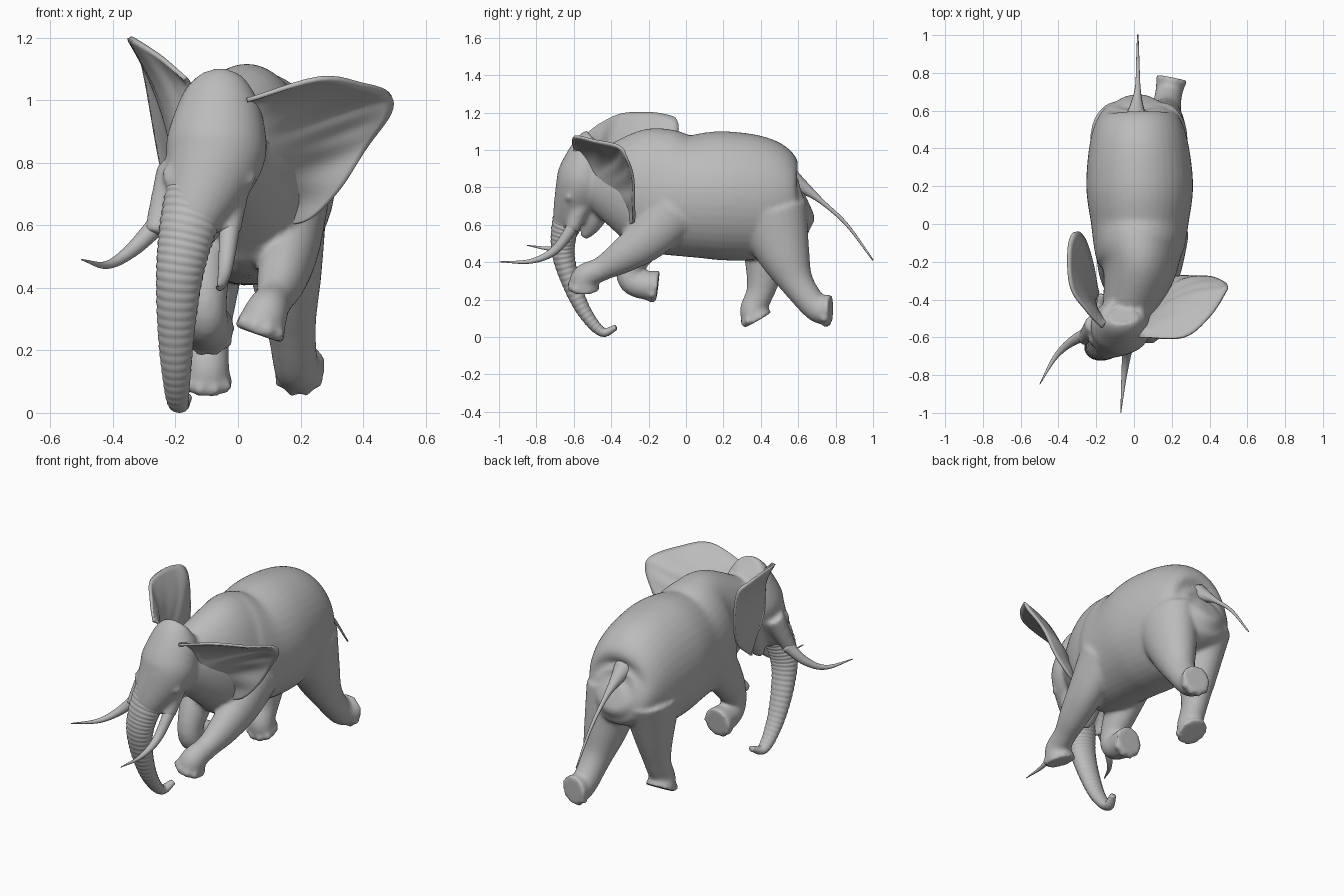
import bpy, bmesh, math
from mathutils import Vector

default_cube = bpy.data.objects.get("Cube")
if default_cube:
    bpy.data.objects.remove(default_cube)

# One grey hide material for everything
hide = bpy.data.materials.new("grey_hide")
hide.use_nodes = True
grey = (0.5, 0.5, 0.5, 1)
hide.diffuse_color = grey
hide.node_tree.nodes["Principled BSDF"].inputs["Base Color"].default_value = grey


def spline(points, steps):
    """Catmull-Rom samples through tuples of any length."""
    knots = [Vector(point) for point in points]
    before = knots[0] * 2 - knots[1]
    after = knots[-1] * 2 - knots[-2]
    knots = [before, *knots, after]
    samples = []
    for a, b, c, d in zip(knots, knots[1:], knots[2:], knots[3:]):
        for k in range(steps):
            t = k / steps
            linear = c - a
            square = a * 2 - b * 5 + c * 4 - d
            cubic = b * 3 - a - c * 3 + d
            samples.append(b + (linear + (square + cubic * t) * t) * t / 2)
    return samples + [knots[-2]]


def tapered(points, start, end, squash=1):
    """Add an evenly changing ring radius to a path of plain points."""
    rings = []
    for index, point in enumerate(points):
        radius = start + (end - start) * index / (len(points) - 1)
        rings.append((*point, radius, radius * squash))
    return rings


def tube(bm, points, steps=6, sides=28, ridges=0):
    """Loft rings of (x, y, z, half width, half depth) and return the last frame."""
    rings = spline(points, steps)
    last = len(rings) - 1
    loops = []
    for index, ring in enumerate(rings):
        centre = Vector(ring[:3])
        ahead = Vector(rings[min(index + 1, last)][:3])
        behind = Vector(rings[max(index - 1, 0)][:3])
        along = (ahead - behind).normalized()
        across = (Vector((1, 0, 0)) - along * along.x).normalized()
        out = along.cross(across)
        swell = 1 + abs(math.sin(math.pi * ridges * index / last)) / 22
        loop = []
        for side in range(sides):
            angle = math.tau * side / sides
            offset = across * math.cos(angle) * ring[3] + out * math.sin(angle) * ring[-1]
            loop.append(bm.verts.new(centre + offset * swell))
        loops.append(loop)
    for lower, upper in zip(loops, loops[1:]):
        for side in range(sides):
            after = (side + 1) % sides
            bm.faces.new((lower[side], lower[after], upper[after], upper[side]))
    bm.faces.new(loops[0])
    bm.faces.new(loops[-1])
    return centre, along, across, out


def ball(bm, centre, radius):
    made = bmesh.ops.create_icosphere(bm, subdivisions=3, radius=radius)
    bmesh.ops.translate(bm, verts=made["verts"], vec=centre)


def finish(bm, name):
    """Turn the bmesh into a smooth grey object."""
    bmesh.ops.recalc_face_normals(bm, faces=bm.faces)
    for face in bm.faces:
        face.smooth = True
    mesh = bpy.data.meshes.new(name)
    bm.to_mesh(mesh)
    bm.free()
    mesh.materials.append(hide)
    part = bpy.data.objects.new(name, mesh)
    bpy.context.collection.objects.link(part)
    return part


def tube_part(name, rings, **options):
    bm = bmesh.new()
    tube(bm, rings, **options)
    finish(bm, name)


def leg(bm, x_top, x_foot, path):
    """Leg through (y, z, radius) points, deeper at the top, with toenails on the foot."""
    rings = []
    for index, (y, z, radius) in enumerate(path):
        t = index / (len(path) - 1)
        depth = radius * (1 + 0.4 * (1 - t) ** 2)
        rings.append((x_top + (x_foot - x_top) * t, y, z, radius, depth))
    sole, along, across, out = tube(bm, rings)
    for toe in (-3, -1, 1, 3):
        angle = toe * 0.3
        direction = across * math.sin(angle) + out * math.cos(angle)
        ball(bm, sole - along * 0.025 + direction * radius * 0.9, 0.02)


skin = bmesh.new()

# Torso and neck, tail end to head
tube(skin, [(.02, .655, .72, .05, .05), (.02, .63, .71, .14, .14), (.02, .57, .705, .21, .21),
            (.025, .43, .735, .26, .32), (.03, .2, .755, .283, .345), (.03, 0, .755, .258, .325),
            (.025, -.14, .78, .235, .335), (.02, -.27, .81, .19, .305),
            (-.05, -.5, .84, .12, .15)], sides=40)

# Skull and face, crown to trunk root
tube(skin, [(-.06, -.48, 1.045, .07, .06), (-.06, -.5, 1.02, .115, .1), (-.065, -.53, .9, .155, .14),
            (-.08, -.56, .8, .155, .14), (-.145, -.635, .62, .09, .08),
            (-.165, -.65, .55, .05, .04)], sides=32)

# Lower jaw
tube(skin, tapered([(-.07, -.45, .74), (-.1, -.51, .6), (-.11, -.545, .53)], .09, .02))

# Tusk sockets and eyes with brows
for x_cheek, x_tusk, x_eye in ((-.01, -.03, .037), (-.2, -.265, -.22)):
    tube(skin, tapered([(x_cheek, -.53, .78), (x_tusk, -.61, .57)], .06, .037))
    ball(skin, (x_eye, -.625, .745), .02)
    ball(skin, (x_eye, -.61, .765), .024)

# Left foreleg reaching forward
leg(skin, .19, .065, [(-.05, .68, .1), (-.2, .53, .095), (-.34, .43, .08), (-.45, .365, .062),
                      (-.54, .32, .07), (-.545, .25, .085)])
# Right foreleg folded back
leg(skin, -.11, -.095, [(-.08, .7, .1), (-.23, .5, .085), (-.3, .37, .068), (-.28, .29, .068),
                        (-.15, .27, .085)])
# Left hind leg kicking back
leg(skin, .14, .2, [(.45, .66, .145), (.53, .43, .112), (.6, .28, .08), (.7, .155, .072),
                    (.775, .145, .085)])
# Right hind leg stepping forward
leg(skin, -.09, -.1, [(.45, .66, .145), (.43, .42, .1), (.4, .25, .07), (.36, .145, .07),
                      (.385, .09, .085)])

# Loose skin folds behind the left shoulder
for fold in range(3):
    y = -.03 - fold / 30
    tube(skin, tapered([(.2, y - .06, .86), (.258, y, .72), (.25, y + .03, .58)], .012, .01))

body = finish(skin, "body")
fuse = body.modifiers.new("fuse", "REMESH")
fuse.mode = "VOXEL"
fuse.voxel_size = .011
fuse.use_smooth_shade = True
soften = body.modifiers.new("soften", "SMOOTH")
soften.factor = .5
soften.iterations = 9

# Ringed trunk, curling back at the tip
trunk_path = [(-.13, -.615, .7), (-.165, -.65, .57), (-.187, -.655, .44), (-.197, -.61, .28),
              (-.197, -.54, .13), (-.19, -.45, .028), (-.165, -.375, .05)]
tube_part("trunk", tapered(trunk_path, .1, .018, squash=.8), steps=30, ridges=34)

# Tusks
left_path = [(-.025, -.59, .61), (-.04, -.7, .465), (-.055, -.83, .405), (-.07, -1, .402)]
right_path = [(-.25, -.58, .61), (-.34, -.63, .52), (-.42, -.71, .473), (-.5, -.85, .49)]
tube_part("left_tusk", tapered(left_path, .034, .002), steps=8)
tube_part("right_tusk", tapered(right_path, .034, .002), steps=8)

# Tail with a thick root
tube_part("tail", [(.01, .56, .84, .06), (.015, .64, .79, .032), (.02, .73, .72, .014),
                   (.02, .86, .6, .009), (.02, 1, .41, .004)], steps=8, sides=12)


def even(points, count):
    """Pick evenly spaced samples along a spline."""
    line = spline(points, 20)
    return [line[round(index * (len(line) - 1) / count)] for index in range(count + 1)]


def ear(name, root, rim, sag):
    """Sheet lofted from root curve to rim curve, cupped and rippled."""
    bm = bmesh.new()
    count, rows = 40, 14
    grid = []
    for index, (inner, outer) in enumerate(zip(even(root, count), even(rim, count))):
        line = []
        for row in range(rows + 1):
            v = row / rows
            bulge = math.sin(math.pi * v) * math.sin(math.pi * index / count)
            ripple = 1 + math.sin(index) * v / 6
            line.append(bm.verts.new(inner.lerp(outer, v) + Vector(sag) * bulge * ripple))
        grid.append(line)
    for near, far in zip(grid, grid[1:]):
        for row in range(rows):
            bm.faces.new((near[row], near[row + 1], far[row + 1], far[row]))
    part = finish(bm, name)
    thick = part.modifiers.new("thickness", "SOLIDIFY")
    thick.thickness = .014
    thick.offset = 0


# Left ear flared sideways, right ear swept up and back
ear("left_ear", [(.02, -.56, 1), (.08, -.47, .82), (.11, -.34, .65)],
    [(.03, -.6, 1), (.26, -.6, 1.07), (.4, -.49, 1.05), (.485, -.36, 1.02), (.49, -.32, .96),
     (.42, -.285, .86), (.33, -.28, .72), (.23, -.28, .62), (.13, -.31, .6)], (0, .05, 0))
ear("right_ear", [(-.15, -.52, 1.05), (-.2, -.44, .85), (-.19, -.36, .68)],
    [(-.17, -.55, 1.07), (-.25, -.46, 1.14), (-.335, -.33, 1.195), (-.345, -.12, 1.19),
     (-.305, -.04, 1.12), (-.25, -.11, .82), (-.21, -.31, .64)], (.015, .02, 0))
